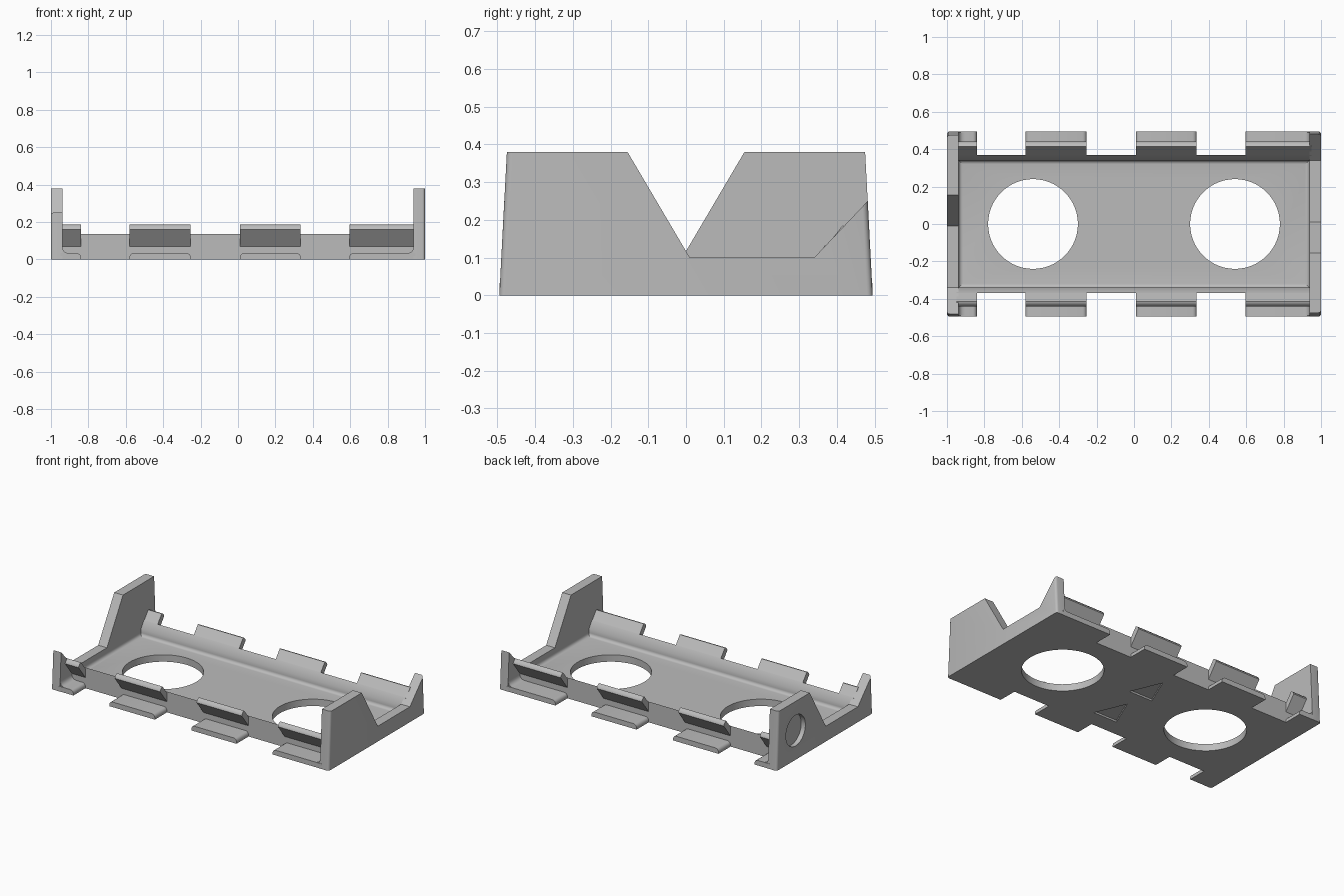
import bpy, bmesh, math
from mathutils import Vector

cube = bpy.data.objects.get("Cube")
if cube:
    bpy.data.objects.remove(cube)

grey = bpy.data.materials.new("plain grey")
grey.use_nodes = True
grey.diffuse_color = (0.5, 0.5, 0.5, 1)
grey.node_tree.nodes["Principled BSDF"].inputs["Base Color"].default_value = (0.5, 0.5, 0.5, 1)

AXES = {
    "x": lambda a, b, t: (t, a, b),   # profile in y, z
    "y": lambda a, b, t: (a, t, b),   # profile in x, z
    "z": lambda a, b, t: (a, b, t),   # profile in x, y
}


def prism(name, points, axis, start, end, bevel=None, width=0.015):
    """Extrude a flat profile along an axis; round the edges chosen by bevel."""
    bm = bmesh.new()
    place = AXES[axis]
    face = bm.faces.new([bm.verts.new(place(a, b, start)) for a, b in points])
    out = bmesh.ops.extrude_face_region(bm, geom=[face])
    shift = Vector(place(0, 0, end - start))
    bmesh.ops.translate(bm, vec=shift, verts=[v for v in out["geom"] if isinstance(v, bmesh.types.BMVert)])
    if bevel:
        edges = [e for e in bm.edges if bevel(*(v.co for v in e.verts))]
        bmesh.ops.bevel(bm, geom=edges, offset=width, segments=4, profile=0.5, affect="EDGES")
    bmesh.ops.recalc_face_normals(bm, faces=bm.faces)
    mesh = bpy.data.meshes.new(name)
    bm.to_mesh(mesh)
    bm.free()
    mesh.materials.append(grey)
    obj = bpy.data.objects.new(name, mesh)
    bpy.context.collection.objects.link(obj)
    return obj


def activate(obj):
    bpy.ops.object.select_all(action="DESELECT")
    obj.select_set(True)
    bpy.context.view_layer.objects.active = obj


def cut(obj, cutter):
    cutter.hide_render = True
    mod = obj.modifiers.new("cut", "BOOLEAN")
    mod.operation, mod.solver, mod.object = "DIFFERENCE", "EXACT", cutter
    activate(obj)
    bpy.ops.object.modifier_apply(modifier=mod.name)
    bpy.data.objects.remove(cutter)


def smooth(obj):
    activate(obj)
    bpy.ops.object.shade_smooth_by_angle(angle=math.radians(35))


def circle(cx, cy, r, n=64):
    return [(cx + r * math.cos(i * math.tau / n), cy + r * math.sin(i * math.tau / n)) for i in range(n)]


def fillet(cx, cy, r, sx, sy, n=5):
    """Concave arc from a wall at cx down to a floor at cy."""
    return [(cx + sx * r * (1 - math.cos(t)), cy + sy * r * (1 - math.sin(t)))
            for t in (i * math.pi / 2 / n for i in range(n + 1))]


FLOOR, WALL, END, R = 0.045, 0.34, 0.937, 0.02

# Tray with low side walls, rounded inside corners and flared rims
half = [(0.37, 0), (0.37, 0.135), (WALL, 0.09)] + fillet(WALL, FLOOR, R, -1, 1)
tray = prism("tray", half + [(-y, z) for y, z in reversed(half)], "x", -0.95, 0.95)
for side in (-1, 1):
    cut(tray, prism("hole_cutter", circle(side * 0.54, 0, 0.24), "z", -0.1, 0.2))
    base = 0.06 if side > 0 else -0.26
    arrow = [(-0.085, base), (0.085, base), (0, base + 0.2)]
    cut(tray, prism("arrow_cutter", arrow, "z", -0.1, 0.012))
smooth(tray)

# End walls, the second turned half way round
wall_profile = [(-0.495, 0), (0.495, 0), (0.482, 0.25), (0.34, 0.1), (0.01, 0.1),
                (-0.155, 0.38), (-0.475, 0.38)]


def outer_corner(a, b):
    return abs(a.x) > 0.99 and abs(b.x) > 0.99 and a.y * b.y > 0.2 and abs(a.z - b.z) > 0.2 \
        and abs(a.y - b.y) < 0.05


for name, s in (("left_end_wall", 1), ("right_end_wall", -1)):
    wall = prism(name, [(s * y, z) for y, z in wall_profile], "x", s * END, s, outer_corner)
    if s < 0:
        # Round pocket in the outer face of one wall
        cut(wall, prism("pocket_cutter", circle(0.3, 0.19, 0.1, 48), "x", -1.1, -0.97))
    smooth(wall)
    corner = [(s * (END + 0.005), FLOOR - 0.005)]
    cove = fillet(s * END, FLOOR, R, -s, 1)
    smooth(prism(name + "_cove", corner + cove, "y", -WALL, WALL))

# Side clips: a ledge at the bottom and a flared lip above it
lip = [(0.36, 0.057), (0.44, 0.16), (0.438, 0.169), (0.424, 0.183), (0.415, 0.185), (0.345, 0.096)]
spans = [(-0.95, -0.84), (-0.58, -0.253), (0.01, 0.335), (0.595, 0.95)]
for side, word in ((-1, "front"), (1, "back")):
    for i, (x0, x1) in enumerate(spans, 1):
        smooth(prism(f"{word}_lip_{i}", [(side * y, z) for y, z in lip], "x", x0, x1))

        def ledge_edge(a, b):
            return abs(a.x - b.x) < 0.001 and a.z > 0.02 and b.z > 0.02 and abs(a.x) < 0.94

        ledge = prism(f"{word}_ledge_{i}", [(x0, 0), (x1, 0), (x1, 0.033), (x0, 0.033)], "y",
                      side * 0.36, side * 0.494, ledge_edge, 0.022)
        smooth(ledge)
    for s in (-1, 1):
        cove = [(s * (END + 0.005), 0.028)] + fillet(s * END, 0.033, 0.03, -s, 1)
        smooth(prism(f"{word}_ledge_cove", cove, "y", side * 0.36, side * 0.49))
